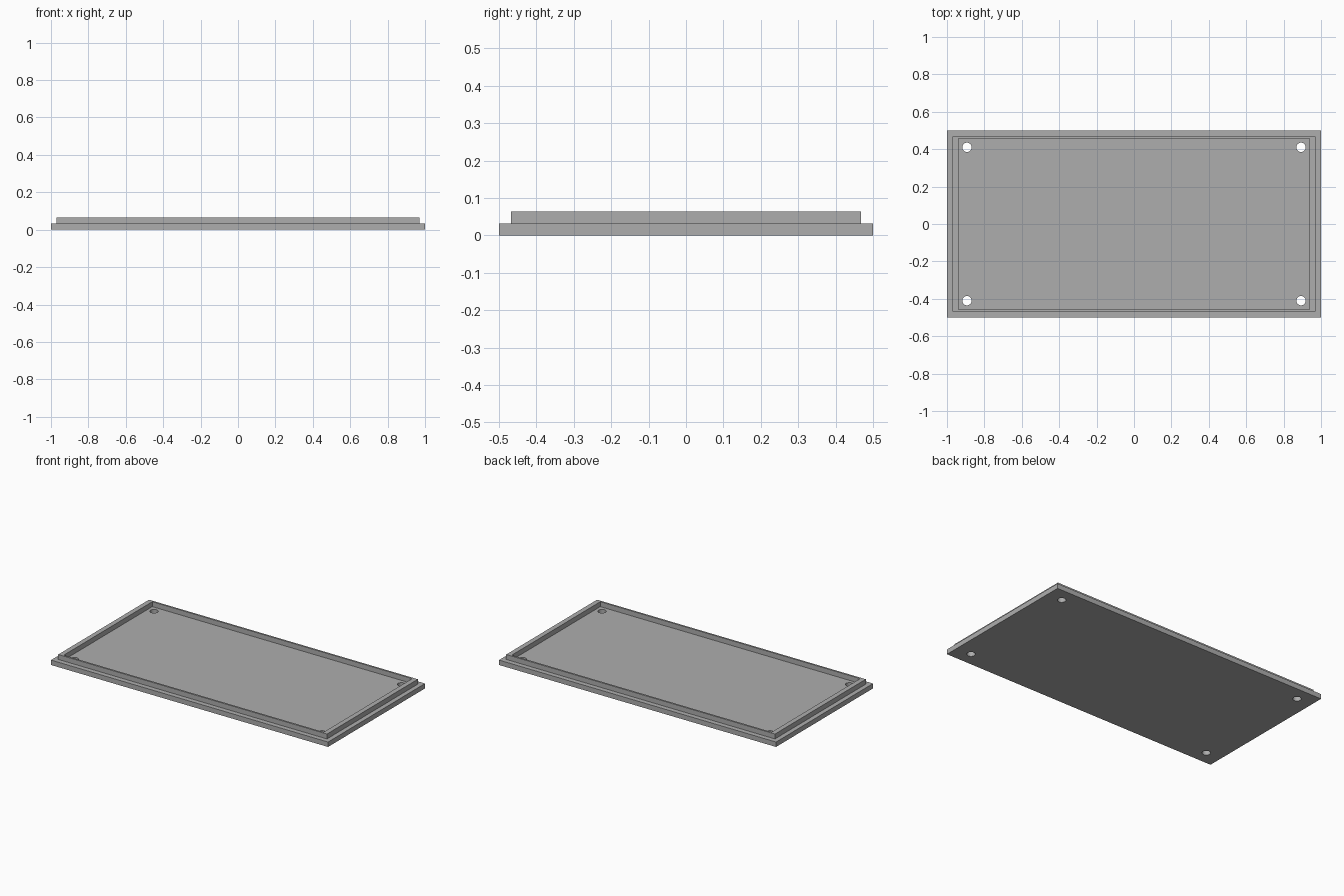
import bpy, bmesh

if "Cube" in bpy.data.objects:
    bpy.data.objects.remove(bpy.data.objects["Cube"])

grey = bpy.data.materials.new("plain grey")
grey.diffuse_color = (0.42, 0.42, 0.42, 1)
grey.use_nodes = True
grey.node_tree.nodes["Principled BSDF"].inputs["Base Color"].default_value = grey.diffuse_color

# Lid section as rectangular rings (half width, half depth, height), outside to inside
BASE, TOP = 0.032, 0.064
RINGS = [
    (1.0, 0.5, 0.0),
    (1.0, 0.5, BASE),       # base plate edge
    (0.97, 0.468, BASE),    # ledge
    (0.97, 0.468, TOP),     # lip outside
    (0.938, 0.456, TOP),    # lip top
    (0.938, 0.456, BASE),   # lip inside, down to the floor
]

bm = bmesh.new()
loops = [[bm.verts.new((sx * x, sy * y, z))
          for sx, sy in ((-1, -1), (1, -1), (1, 1), (-1, 1))] for x, y, z in RINGS]
for a, b in zip(loops, loops[1:]):
    for i in range(4):
        j = (i + 1) % 4
        bm.faces.new((a[i], a[j], b[j], b[i]))
bm.faces.new(loops[0][::-1])   # underside
bm.faces.new(loops[-1])        # floor
bmesh.ops.recalc_face_normals(bm, faces=bm.faces)
mesh = bpy.data.meshes.new("lid_plate")
bm.to_mesh(mesh)
bm.free()
mesh.materials.append(grey)
lid = bpy.data.objects.new("lid_plate", mesh)
bpy.context.collection.objects.link(lid)

# Screw holes through the four corners
for sx in (-1, 1):
    for sy in (-1, 1):
        bpy.ops.mesh.primitive_cylinder_add(vertices=32, radius=0.025, depth=0.2,
                                            location=(sx * 0.893, sy * 0.41, 0))
        cutter = bpy.context.object
        cutter.name = "screw_hole_cutter"
        cutter.data.materials.append(grey)
        cutter.hide_render = True
        cutter.hide_set(True)
        cut = lid.modifiers.new("screw_hole", 'BOOLEAN')
        cut.operation = 'DIFFERENCE'
        cut.solver = 'EXACT'
        cut.object = cutter

# Smooth hole walls, crisp edges everywhere else
bpy.ops.object.select_all(action='DESELECT')
bpy.context.view_layer.objects.active = lid
lid.select_set(True)
for m in list(lid.modifiers):
    bpy.ops.object.modifier_apply(modifier=m.name)
for o in [o for o in bpy.data.objects if o is not lid]:
    bpy.data.objects.remove(o)
bpy.ops.object.shade_smooth_by_angle()
